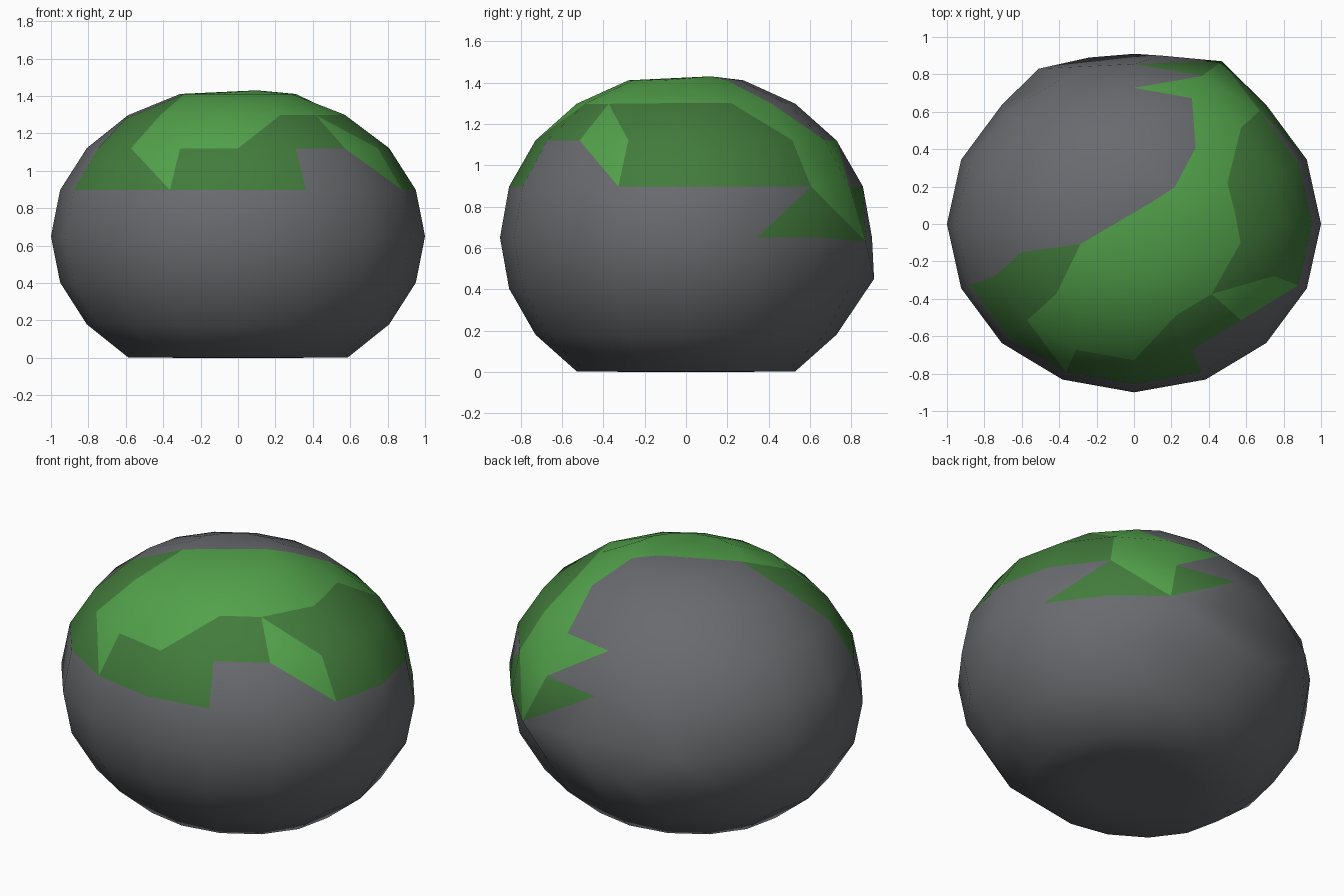
import bpy, bmesh, math

cube = bpy.data.objects.get("Cube")
if cube:
    bpy.data.objects.remove(cube, do_unlink=True)


def material(name, rgb):
    m = bpy.data.materials.new(name)
    m.use_nodes = True
    m.diffuse_color = (*rgb, 1)
    m.node_tree.nodes["Principled BSDF"].inputs["Base Color"].default_value = (*rgb, 1)
    return m


mesh = bpy.data.meshes.new("mossy_rock")
rock = bpy.data.objects.new("mossy_rock", mesh)
bpy.context.collection.objects.link(rock)
mesh.materials.append(material("grey stone", (0.14, 0.145, 0.155)))
mesh.materials.append(material("light moss", (0.085, 0.36, 0.07)))
mesh.materials.append(material("dark moss", (0.055, 0.2, 0.045)))
INDEX = {".": 0, "L": 1, "D": 2}

# Rock body: squashed ring sphere with a flat base and a few worn, shifted corners
SEGS, TOP, MID = 16, 4, 0.65
SHIFTED = {
    (15, 3): (0.57, -0.10, 1.30), (0, 3): (0.54, 0.06, 1.30), (1, 3): (0.50, 0.22, 1.30),
    (2, 3): (0.33, 0.41, 1.30), (9, 3): (-0.60, -0.15, 1.28),
    (3, 0): (0.47, 0.87, 0.63), (4, 0): (0.15, 0.90, 0.65), (5, 0): (-0.51, 0.83, 0.65),
    (4, -1): (0.0, 0.91, 0.45), (5, -1): (-0.24, 0.89, 0.45),
}


def corner(seg, ring):
    a, lat = seg * math.tau / SEGS, math.radians(18 * ring)
    r = math.cos(lat)
    z = max(0, MID + 0.8 * math.sin(lat))
    return SHIFTED.get((seg, ring), (r * math.cos(a), 0.9 * r * math.sin(a), z))


bm = bmesh.new()
grid = {(s, r): bm.verts.new(corner(s, r)) for r in range(-TOP, TOP + 1) for s in range(SEGS)}
crown = bm.verts.new((0.1, 0.12, 1.43))
base = bm.verts.new((0, 0, 0))

# Moss pattern by height band: a tile is plain, or split along a diagonal
TILES = {"a": "\\DL", "b": "\\LD", "c": "\\.L", "d": "\\L.",
         "e": "/D.", "f": "/.D", "g": "/DL", "h": "/.L"}
BANDS = [".eaf............",
         "DDLh.....DaDD.cD",
         "Dad......DLLgDbD",
         "LL.......aLLLLLL"]
CAP = "LL.......LLLLLLL"


def face(verts, colour):
    f = bm.faces.new(verts)
    f.material_index = INDEX[colour]
    f.smooth = True


for s in range(SEGS):
    n = (s + 1) % SEGS
    for r in range(-TOP, TOP):
        a, b, c, d = grid[s, r], grid[n, r], grid[n, r + 1], grid[s, r + 1]
        tile = BANDS[r][s] if r >= 0 else "."
        diagonal, low, high = TILES.get(tile, "\\" + tile * 2)
        if diagonal == "/":
            face((a, b, c), low)
            face((a, c, d), high)
        else:
            face((a, b, d), low)
            face((b, c, d), high)
    face((grid[s, TOP], grid[n, TOP], crown), CAP[s])
    face((grid[n, -TOP], grid[s, -TOP], base), ".")

bm.to_mesh(mesh)
bm.free()
